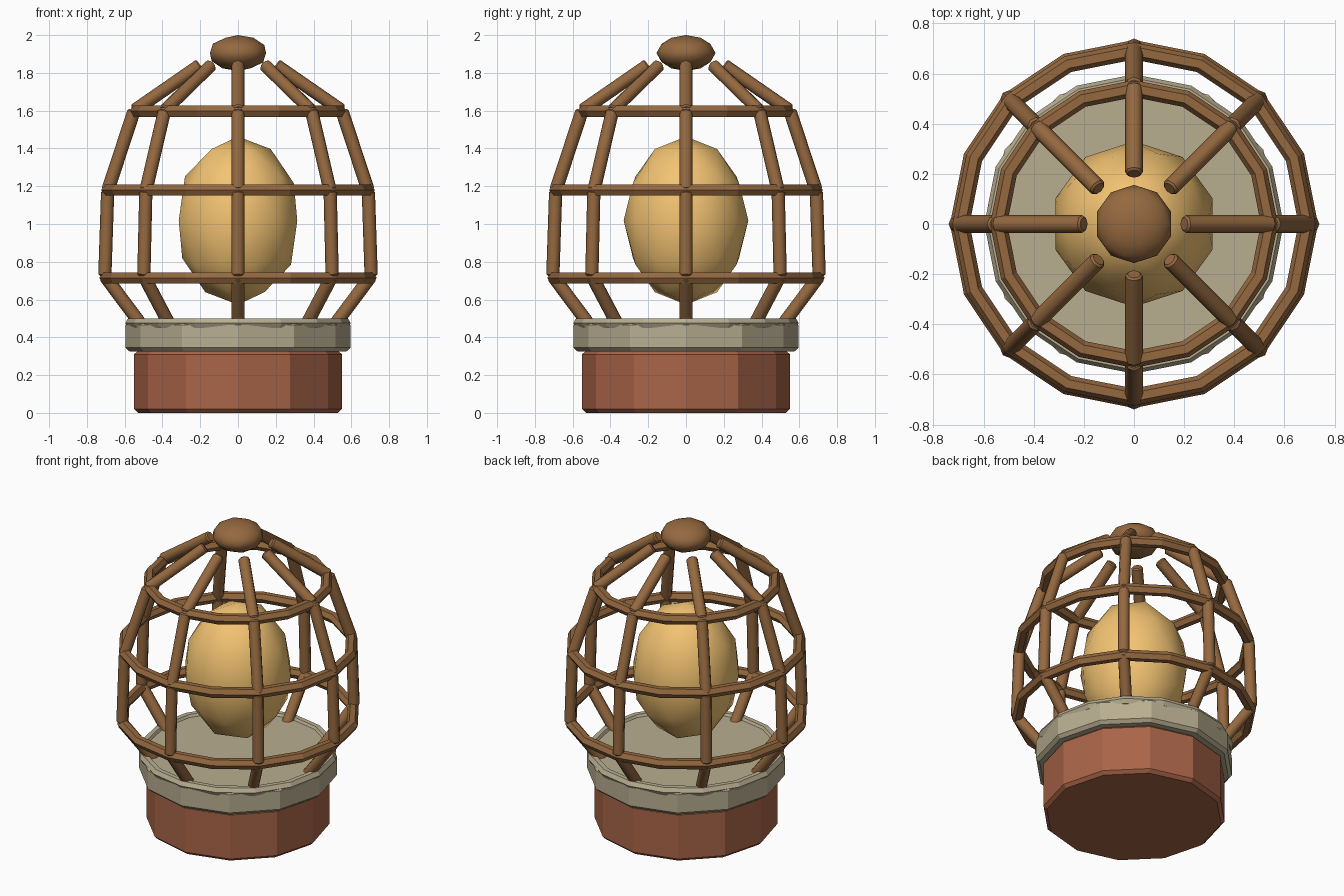
import bpy
from math import cos, sin, pi, radians
from mathutils import Vector

if "Cube" in bpy.data.objects:
    bpy.data.objects.remove(bpy.data.objects["Cube"])


def material(name, rgb):
    m = bpy.data.materials.new(name)
    m.diffuse_color = (*rgb, 1)
    m.use_nodes = True
    m.node_tree.nodes["Principled BSDF"].inputs["Base Color"].default_value = m.diffuse_color
    return m


WOOD = material("wood", (0.30, 0.14, 0.05))
CLAY = material("clay", (0.40, 0.13, 0.065))
STONE = material("stone", (0.48, 0.42, 0.28))
AMBER = material("amber", (0.90, 0.55, 0.17))


def finish(name, mat, bevel=0, smooth=None):
    ob = bpy.context.object
    ob.name = name
    ob.data.materials.append(mat)
    if smooth:
        bpy.ops.object.shade_smooth_by_angle(angle=radians(smooth))
    if bevel:
        b = ob.modifiers.new("bevel", 'BEVEL')
        b.width = bevel
        b.segments = 1
        b.limit_method = 'ANGLE'
        b.angle_limit = radians(60)
    return ob


def drum(name, r, z0, z1, mat):
    bpy.ops.mesh.primitive_cylinder_add(vertices=12, radius=r, depth=z1 - z0,
                                        location=(0, 0, (z0 + z1) / 2))
    finish(name, mat, bevel=0.02)


def ring(name, R, r, z, mat):
    bpy.ops.mesh.primitive_torus_add(major_segments=16, minor_segments=6,
                                     major_radius=R, minor_radius=r, location=(0, 0, z))
    finish(name, mat)


def bar(name, a, b, r, mat):
    d = b - a
    bpy.ops.mesh.primitive_cylinder_add(vertices=8, radius=r, depth=d.length,
                                        location=(a + b) / 2,
                                        rotation=d.to_track_quat('Z', 'Y').to_euler())
    finish(name, mat, bevel=0.008, smooth=50)


def ball(name, r, h, z, mat):
    bpy.ops.mesh.primitive_ico_sphere_add(subdivisions=2, radius=1, location=(0, 0, z))
    bpy.context.object.scale = (r, r, h)
    finish(name, mat, smooth=60)


# base and collar
drum("base", 0.55, 0.0, 0.33, CLAY)
drum("collar", 0.595, 0.325, 0.485, STONE)
ring("collar_rim", 0.567, 0.03, 0.475, STONE)

# cage hoops
for name, R, z in (("lower_hoop", 0.70, 0.715), ("middle_hoop", 0.69, 1.18),
                   ("upper_hoop", 0.54, 1.597)):
    ring(name, R, 0.034, z, WOOD)

# cage ribs: each is a chain of straight bars
profile = [(0.50, 0.45), (0.705, 0.725), (0.69, 1.175), (0.55, 1.60), (0.20, 1.842)]
for i in range(8):
    t = i * pi / 4
    pts = [Vector((r * cos(t), r * sin(t), z)) for r, z in profile]
    for j, (a, b) in enumerate(zip(pts, pts[1:])):
        bar(f"rib_{i + 1}_bar_{j + 1}", a, b, 0.035, WOOD)

# finial and core
ball("finial", 0.156, 0.095, 1.905, WOOD)
ball("glowing_core", 0.33, 0.445, 1.018, AMBER)
